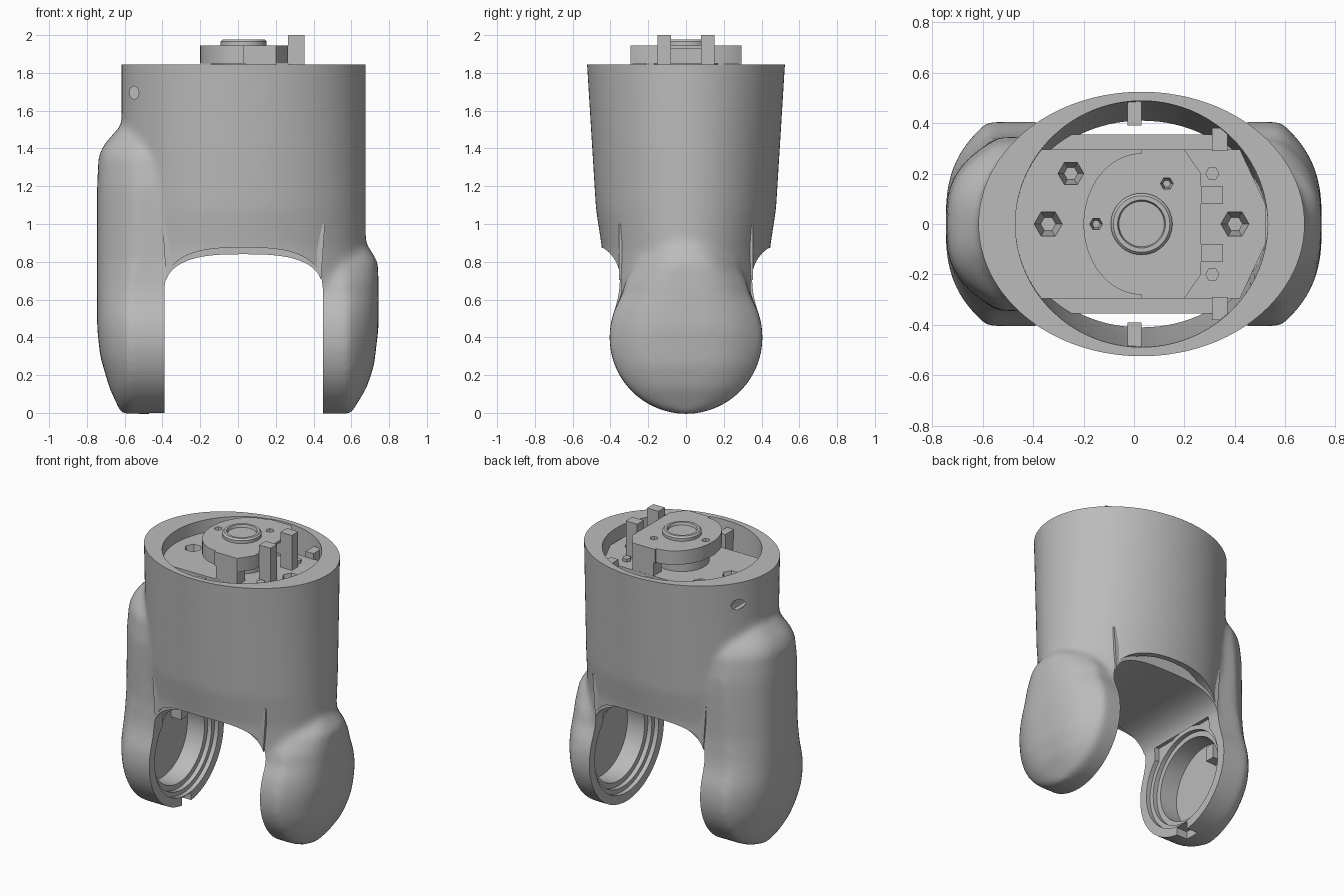
import bpy, bmesh
from math import sin, cos, pi, radians, sqrt
from mathutils import Vector

if "Cube" in bpy.data.objects:
    bpy.data.objects.remove(bpy.data.objects["Cube"])

grey = bpy.data.materials.new("plain grey")
grey.use_nodes = True
grey.diffuse_color = (0.5, 0.5, 0.5, 1)
grey.node_tree.nodes["Principled BSDF"].inputs["Base Color"].default_value = (0.5, 0.5, 0.5, 1)
CX = 0.03  # centre line of the tube


def loft(name, rings):
    """Bridge rings of equal length and cap both ends."""
    bm = bmesh.new()
    loops = [[bm.verts.new(p) for p in ring] for ring in rings]
    n = len(loops[0])
    for a, b in zip(loops, loops[1:]):
        for i in range(n):
            j = (i + 1) % n
            bm.faces.new((a[i], a[j], b[j], b[i]))
    bm.faces.new(loops[0])
    bm.faces.new(loops[-1])
    bmesh.ops.recalc_face_normals(bm, faces=bm.faces)
    mesh = bpy.data.meshes.new(name)
    bm.to_mesh(mesh)
    bm.free()
    mesh.materials.append(grey)
    obj = bpy.data.objects.new(name, mesh)
    bpy.context.scene.collection.objects.link(obj)
    return obj


def ellipse(cx, cy, z, rx, ry, n=96):
    return [Vector((cx + rx * cos(2 * pi * i / n), cy + ry * sin(2 * pi * i / n), z)) for i in range(n)]


def lathe(name, cx, cy, profile, n=48):
    return loft(name, [ellipse(cx, cy, z, r, r, n) for z, r in profile])


def lathe_x(name, cz, profile, n=64):
    return loft(name, [[Vector((x, p.x, cz + p.y)) for p in ellipse(0, 0, 0, r, r, n)] for x, r in profile])


def extrude_y(name, outline, y0, y1):
    return loft(name, [[Vector((x, y, z)) for x, z in outline] for y in (y0, y1)])


def extrude_z(name, outline, z0, z1):
    return loft(name, [[Vector((x, y, z)) for x, y in outline] for z in (z0, z1)])


def box(name, x0, x1, y0, y1, z0, z1):
    return extrude_z(name, [(x0, y0), (x1, y0), (x1, y1), (x0, y1)], z0, z1)


def interp(table, z, k):
    for a, b in zip(table, table[1:]):
        if z <= b[0]:
            t = max(0, (z - a[0]) / (b[0] - a[0]))
            return a[k] + (b[k] - a[k]) * t
    return table[-1][k]


def modify(obj, steps):
    """Add modifiers, bake them, and delete the helper objects."""
    for kind, arg in steps:
        mod = obj.modifiers.new(kind, "BOOLEAN" if kind in ("UNION", "DIFFERENCE") else kind)
        if mod.type == "BOOLEAN":
            mod.operation, mod.object, mod.solver = kind, arg, "EXACT"
            arg.hide_render = True
        elif kind == "REMESH":
            mod.mode, mod.voxel_size = "VOXEL", arg
        else:
            mod.factor, mod.iterations = 0.5, arg
    bpy.context.view_layer.update()
    graph = bpy.context.evaluated_depsgraph_get()
    mesh = bpy.data.meshes.new_from_object(obj.evaluated_get(graph))
    obj.modifiers.clear()
    obj.data = mesh
    for kind, arg in steps:
        if kind in ("UNION", "DIFFERENCE"):
            bpy.data.objects.remove(arg)


def leg(name, side, table):
    """Domed leg: table rows are height, half width, outer x, edge x."""
    rings, rows, cols, z_top = [], 64, 24, table[-1][0]
    for r in range(rows + 1):
        z = -0.005 + (z_top + 0.005) * (0.5 - 0.5 * cos(pi * r / rows))
        half = max(0.04, interp(table, z, 1), sqrt(max(0, 0.405 ** 2 - (z - 0.4) ** 2)))
        outer = interp(table, z, 2)
        rim = min(interp(table, z, 3), outer)
        ring = []
        for c in range(cols + 1):
            u = sin(pi * (c / cols - 0.5))
            x = rim + (outer - rim) * (1 - abs(u) ** 3)
            ring.append(Vector((side * x, u * half, z)))
        ring += [Vector((side * 0.32, s * half, z)) for s in (1, -1)]
        rings.append(ring)
    return loft(name, rings)


def arch_curve(rise):
    """Flattened arch from the left leg to the right leg."""
    points = []
    for i in range(49):
        c, s = cos(pi - pi * i / 48), max(0, sin(pi * i / 48))
        points.append((CX + 0.42 * (1 if c > 0 else -1) * abs(c) ** 0.71, 0.62 + rise * s ** 0.71))
    return points


# Outer casing: tapered oval tube blended into two legs
body = loft("fork_casing", [ellipse(CX, 0, z, 0.647, ry) for z, ry in
            ((0.32, 0.4), (0.5, 0.435), (0.7, 0.445), (0.87, 0.445), (1.08, 0.477), (1.84, 0.524), (2.1, 0.54))])
short_leg = leg("short_leg", 1, [(0, 0, 0.6, 0.58), (0.13, 0, 0.68, 0.58), (0.25, 0, 0.72, 0.58),
                (0.45, 0, 0.744, 0.58), (0.6, 0.346, 0.744, 0.58), (0.7, 0.32, 0.744, 0.57),
                (0.8, 0.26, 0.74, 0.56), (0.88, 0.18, 0.69, 0.56), (0.95, 0.05, 0.65, 0.56)])
long_leg = leg("long_leg", -1, [(0, 0, 0.62, 0.58), (0.13, 0, 0.68, 0.58), (0.3, 0, 0.73, 0.58),
               (0.45, 0, 0.746, 0.58), (0.56, 0.37, 0.746, 0.58), (0.66, 0.35, 0.746, 0.57),
               (0.8, 0.34, 0.746, 0.55), (1.2, 0.345, 0.746, 0.53), (1.36, 0.32, 0.738, 0.53),
               (1.42, 0.28, 0.71, 0.53), (1.5, 0.2, 0.64, 0.54), (1.56, 0.1, 0.58, 0.55)])

# Hollows, bores and small openings
cuts = [
    box("top_trim", -1, 1, -1, 1, 1.845, 2.4),
    extrude_y("arch_cut", [(CX - 0.42, -0.2)] + arch_curve(0.255) + [(CX + 0.42, -0.2)], -1, 1),
    loft("hollow", [ellipse(CX, 0, z, 0.5, ry) for z, ry in ((0.8, 0.4), (1.08, 0.435), (1.9, 0.492))]),
    box("clamp_notch", -0.47, -0.36, -0.05, 0.05, -0.1, 0.05),
]
pin = [(-0.55 + 0.026 * cos(i * pi / 4), 1.695 + 0.036 * sin(i * pi / 4)) for i in range(8)]
steps = ((-0.1, 0.345), (0.03, 0.345), (0.03, 0.315), (0.06, 0.315), (0.06, 0.28), (0.19, 0.28))
for side, face in ((1, 0.45), (-1, 0.39)):
    cuts.append(lathe_x("bore", 0.4, [(side * (face + d), r) for d, r in steps]))
    cuts.append(box("neck_recess", *sorted((side * 0.3, side * (face + 0.03))), -0.26, 0.26, 0.55, 0.72))
    cuts.append(extrude_y("pin_hole", pin, side * 0.08, side))
modify(body, [("UNION", short_leg), ("UNION", long_leg), ("REMESH", 0.018), ("SMOOTH", 16)])
modify(body, [("DIFFERENCE", c) for c in cuts])

# Inner frame: core block with holed deck and the curved saddle over the arch
FLOOR = 1.76
core = extrude_z("inner_core", [(-0.42, -0.295), (0.42, -0.295), (0.52, -0.08), (0.52, 0.08),
                                (0.42, 0.295), (-0.42, 0.295), (-0.47, 0.1), (-0.47, -0.1)], 0.95, FLOOR)
deck_holes = [lathe("deck_hole", x, y, [(FLOOR - 0.12, r * 0.5), (FLOOR + 0.02, r)], 6)
              for x, y, r in ((-0.34, 0, 0.06), (-0.25, 0.2, 0.055), (0.4, 0, 0.06))]
modify(core, [("DIFFERENCE", h) for h in deck_holes])
saddle = arch_curve(0.22)[4:-4]
extrude_y("lower_saddle", saddle + [(CX + 0.43, 1.0), (CX - 0.43, 1.0)], -0.355, 0.355)

# Hub plate with a rounded side, raised ring and fastener holes
arc = [(CX - 0.23 * sin(pi * i / 32), 0.28 * cos(pi * i / 32)) for i in range(33)]
hub = extrude_z("hub_plate", arc + [(0.03, -0.295), (0.2, -0.295), (0.265, -0.2), (0.265, 0.2),
                                    (0.2, 0.295), (0.03, 0.295)], 1.85, 1.945)
hub_cuts = [lathe("hub_hole", x, y, [(1.88, 0.015), (1.96, 0.028)], 6) for x, y in ((0.13, 0.16), (-0.15, 0))]
hub_cuts.append(box("hub_recess", 0.22, 0.4, -0.08, 0.08, 1.8, 1.93))
modify(hub, [("DIFFERENCE", h) for h in hub_cuts])
lathe("hub_column", CX, 0, [(FLOOR - 0.02, 0.17), (1.86, 0.17)])
lathe("hub_ring", CX, 0, [(1.94, 0.122), (1.965, 0.122), (1.976, 0.112), (1.976, 0.095), (1.958, 0.09)])

# Mirrored small parts: posts, hub supports, wall keys and spacer ribs
for side, label in ((1, "back"), (-1, "front")):
    def pair(name, x0, x1, y0, y1, z0, z1):
        return box(label + "_" + name, x0, x1, *sorted((side * y0, side * y1)), z0, z1)
    pair("post", 0.265, 0.352, 0.08, 0.15, FLOOR - 0.02, 2.0)
    pair("hub_support", 0.04, 0.2, 0.21, 0.294, FLOOR - 0.02, 1.86)
    pair("wall_key", -0.025, 0.03, 0.39, 0.49, 1.5, 1.8)
    pair("spacer_rib", 0.31, 0.37, 0.29, 0.38, 1.0, 1.8)
    lathe(label + "_deck_stud", 0.31, side * 0.2, [(FLOOR - 0.02, 0.028), (FLOOR + 0.02, 0.028)], 6)
box("bore_stop", -0.6, -0.5, 0.1, 0.17, 0.5, 0.6)

# Smooth curved surfaces and keep hard edges
for obj in bpy.context.view_layer.objects:
    obj.select_set(obj.type == "MESH")
bpy.context.view_layer.objects.active = body
bpy.ops.object.shade_smooth_by_angle(angle=radians(35))
